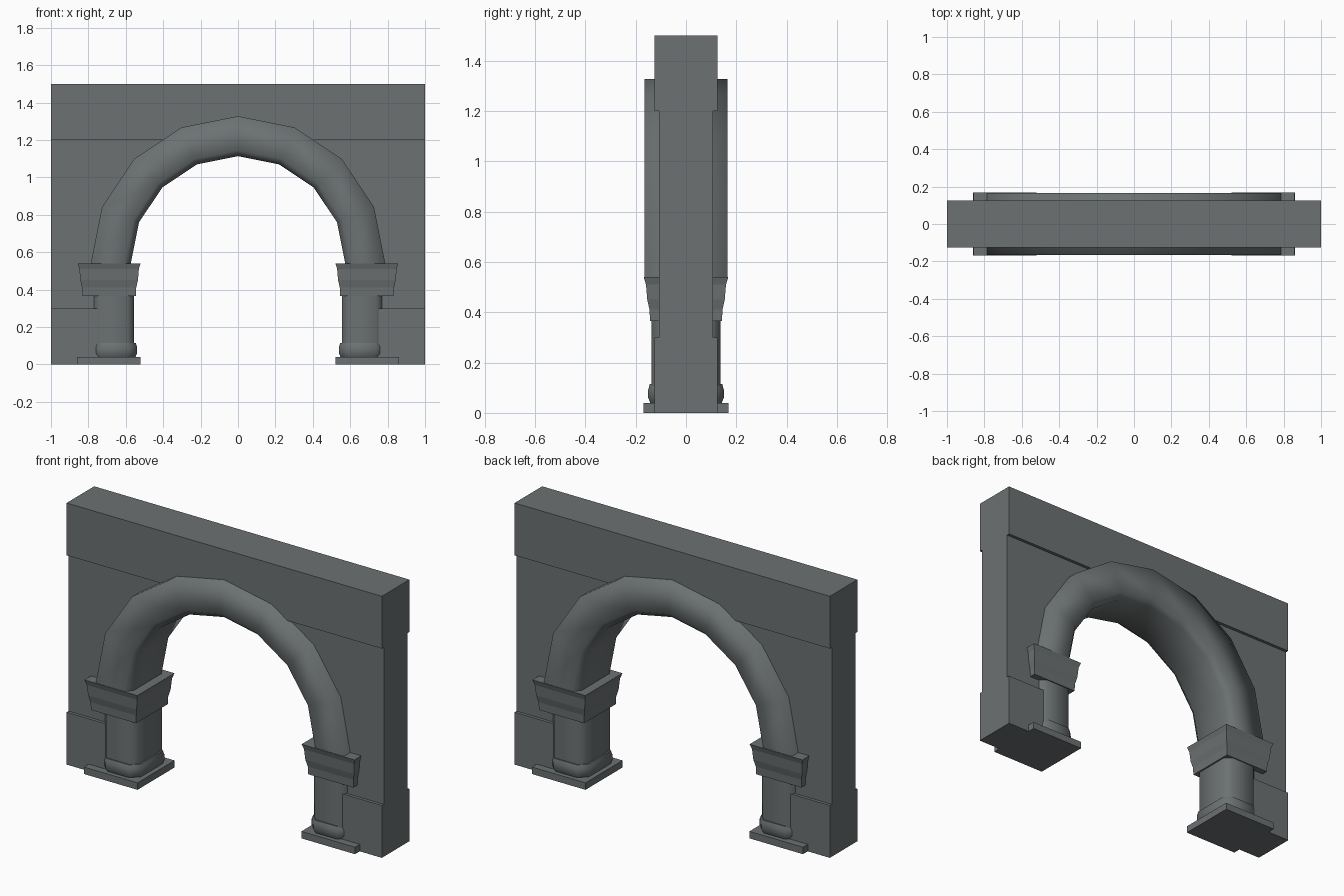
import bpy, bmesh, math

if "Cube" in bpy.data.objects:
    bpy.data.objects.remove(bpy.data.objects["Cube"])

stone = bpy.data.materials.new("grey stone")
stone.diffuse_color = (0.15, 0.166, 0.169, 1)
stone.use_nodes = True
stone.node_tree.nodes["Principled BSDF"].inputs["Base Color"].default_value = stone.diffuse_color


def make(name, verts, faces, smooth=False):
    me = bpy.data.meshes.new(name)
    me.from_pydata(verts, [], faces)
    bm = bmesh.new()
    bm.from_mesh(me)
    bmesh.ops.recalc_face_normals(bm, faces=bm.faces)
    for f in bm.faces:
        # end caps stay flat
        f.smooth = smooth and len(f.verts) == 4
    bm.to_mesh(me)
    bm.free()
    me.materials.append(stone)
    ob = bpy.data.objects.new(name, me)
    bpy.context.collection.objects.link(ob)
    return ob


def loft(name, rings, smooth=False):
    n = len(rings[0])
    verts = [p for r in rings for p in r]
    faces = [(k * n + i, k * n + (i + 1) % n, (k + 1) * n + (i + 1) % n, (k + 1) * n + i)
             for k in range(len(rings) - 1) for i in range(n)]
    faces += [tuple(range(n)), tuple(range(len(verts) - n, len(verts)))]
    return make(name, verts, faces, smooth)


def rect(cx, hx, hy, z):
    return [(cx - hx, -hy, z), (cx + hx, -hy, z), (cx + hx, hy, z), (cx - hx, hy, z)]


def octagon(cx, hx, hy, c, z):
    pts = [(hx - c, -hy), (hx, c - hy), (hx, hy - c), (hx - c, hy),
           (c - hx, hy), (-hx, hy - c), (-hx, c - hy), (c - hx, -hy)]
    return [(cx + x, y, z) for x, y in pts]


SPRING = 0.54
angles = [math.pi * i / 8 for i in range(9)]

# top beam
loft("top_beam", [rect(0, 1, 0.125, 1.2), rect(0, 1, 0.125, 1.5)])

# recessed wall with arched opening, built as strips around the arch
R = 0.63
inner = [(R, 0.0)] + [(R * math.cos(a), SPRING + R * math.sin(a)) for a in angles] + [(-R, 0.0)]
outer = [(1, 0.0), (1, SPRING), (1, 0.8), (1, 1.2), (0.45, 1.2), (0, 1.2),
         (-0.45, 1.2), (-1, 1.2), (-1, 0.8), (-1, SPRING), (-1, 0.0)]
loft("recessed_wall", [[(o[0], -0.107, o[1]), (o[0], 0.107, o[1]),
                        (i[0], 0.107, i[1]), (i[0], -0.107, i[1])]
                       for o, i in zip(outer, inner)])

# arch moulding with softened inner edge
section = [(0.787, -0.165), (0.787, 0.165), (0.605, 0.165),
           (0.573, 0.125), (0.573, -0.125), (0.605, -0.165)]
loft("arch_moulding", [[(r * math.cos(a), y, SPRING + r * math.sin(a)) for r, y in section]
                       for a in angles], True)

for side, s in (("left", -1), ("right", 1)):
    # wall base block
    loft(side + "_base_block", [rect(s * 0.82, 0.18, 0.125, 0), rect(s * 0.82, 0.18, 0.125, 0.3)])
    # column plinth, foot, shaft and capital
    loft(side + "_plinth", [rect(s * 0.69, 0.17, 0.168, 0), rect(s * 0.69, 0.17, 0.168, 0.04)])
    loft(side + "_column_foot",
         [octagon(s * 0.66, 0.12 - d, 0.15 - d, 0.045, z)
          for z, d in ((0.04, 0.008), (0.06, 0), (0.092, 0), (0.114, 0.006))], True)
    loft(side + "_column_shaft",
         [octagon(s * 0.665, 0.11, 0.137, 0.035, z) for z in (0.1, 0.38)], True)
    loft(side + "_capital",
         [rect(s * 0.689, 0.168 - d, 0.168 - d, z)
          for z, d in ((0.365, 0.025), (0.41, 0.023), (0.45, 0.014), (0.51, 0.009), (0.54, 0))])
